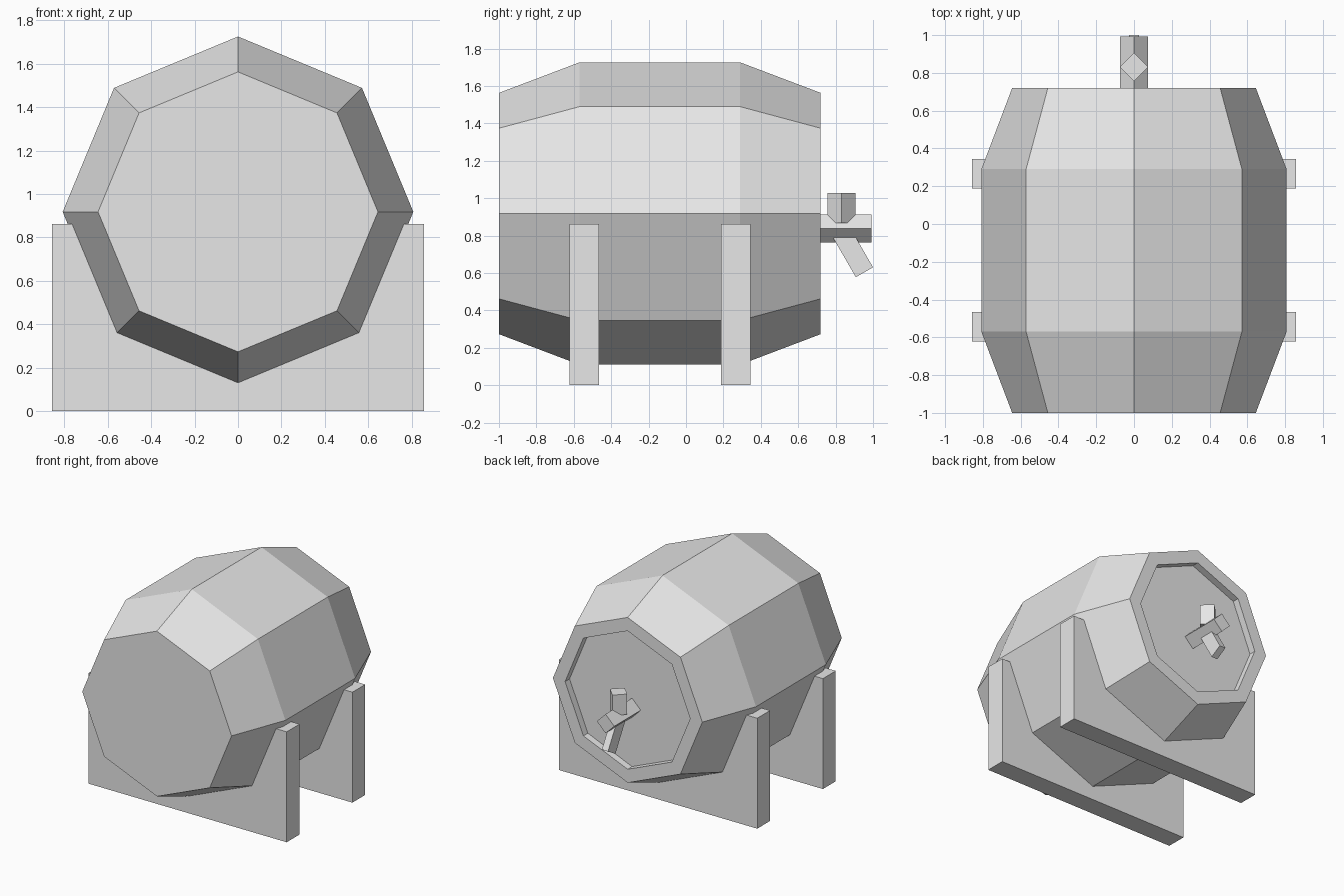
import bpy, bmesh, math
from mathutils import Matrix, Vector

cube = bpy.data.objects.get("Cube")
if cube:
    bpy.data.objects.remove(cube, do_unlink=True)

grey = bpy.data.materials.new("plain_grey")
grey.use_nodes = True
grey.diffuse_color = (0.8, 0.8, 0.8, 1)
grey.node_tree.nodes["Principled BSDF"].inputs["Base Color"].default_value = (0.8, 0.8, 0.8, 1)

AXIS_Z = 0.918  # height of the barrel axis


def finish(name, bm):
    bmesh.ops.recalc_face_normals(bm, faces=bm.faces)
    mesh = bpy.data.meshes.new(name)
    bm.to_mesh(mesh)
    bm.free()
    mesh.materials.append(grey)
    obj = bpy.data.objects.new(name, mesh)
    bpy.context.collection.objects.link(obj)
    return obj


def octagon(radius, y):
    """Octagon across the barrel axis, one corner pointing up."""
    return [Vector((radius * math.sin(i * math.pi / 4), y,
                    AXIS_Z + radius * math.cos(i * math.pi / 4))) for i in range(8)]


def loft(name, stations):
    bm = bmesh.new()
    rings = [[bm.verts.new(p) for p in octagon(r, y)] for r, y in stations]
    for a, b in zip(rings, rings[1:]):
        for i in range(8):
            j = (i + 1) % 8
            bm.faces.new((a[i], a[j], b[j], b[i]))
    bm.faces.new(rings[0])
    bm.faces.new(rings[-1])
    return finish(name, bm)


def diamond_bar(name, start, end, radius):
    """Four-sided bar with its corners on the main axes."""
    start, end = Vector(start), Vector(end)
    along = (end - start).normalized()
    side = Vector((1, 0, 0))
    up = along.cross(side)
    bm = bmesh.new()
    ring = [bm.verts.new(start + radius * d) for d in (side, up, -side, -up)]
    face = bm.faces.new(ring)
    extruded = bmesh.ops.extrude_face_region(bm, geom=[face])["geom"]
    bmesh.ops.translate(bm, vec=end - start,
                        verts=[v for v in extruded if isinstance(v, bmesh.types.BMVert)])
    return finish(name, bm)


# Barrel with a recessed back lid
loft("barrel", [(0.645, -1), (0.808, -0.57), (0.808, 0.29),
                (0.645, 0.72), (0.54, 0.72), (0.54, 0.665)])


# Cradle boards, cut to hold the barrel
def cradle(name, y0, y1):
    half, top, r = 0.857, 0.862, 0.77
    lip = r - (AXIS_Z - top) * math.tan(math.pi / 8)
    notch = [(p.x, p.z) for p in octagon(r, 0)[3:6]]
    outline = [(-half, top), (-half, 0), (half, 0), (half, top), (lip, top)]
    outline += notch + [(-lip, top)]
    bm = bmesh.new()
    face = bm.faces.new([bm.verts.new((x, y0, z)) for x, z in outline])
    extruded = bmesh.ops.extrude_face_region(bm, geom=[face])["geom"]
    bmesh.ops.translate(bm, vec=(0, y1 - y0, 0),
                        verts=[v for v in extruded if isinstance(v, bmesh.types.BMVert)])
    return finish(name, bm)


cradle("front_cradle", -0.623, -0.465)
cradle("back_cradle", 0.187, 0.345)

# Tap: pipe, upright handle and slanted spout
diamond_bar("tap_pipe", (0, 0.65, 0.837), (0, 0.992, 0.837), 0.075)
diamond_bar("tap_handle", (0, 0.832, 0.868), (0, 0.832, 1.028), 0.075)

top, tip = Vector((0, 0.834, 0.812)), Vector((0, 0.954, 0.604))
bm = bmesh.new()
bmesh.ops.create_cube(bm, size=1, matrix=Matrix.Translation((top + tip) / 2)
                      @ Matrix.Rotation(math.radians(30), 4, 'X')
                      @ Matrix.Diagonal((0.053, 0.106, (tip - top).length, 1)))
finish("tap_spout", bm)
